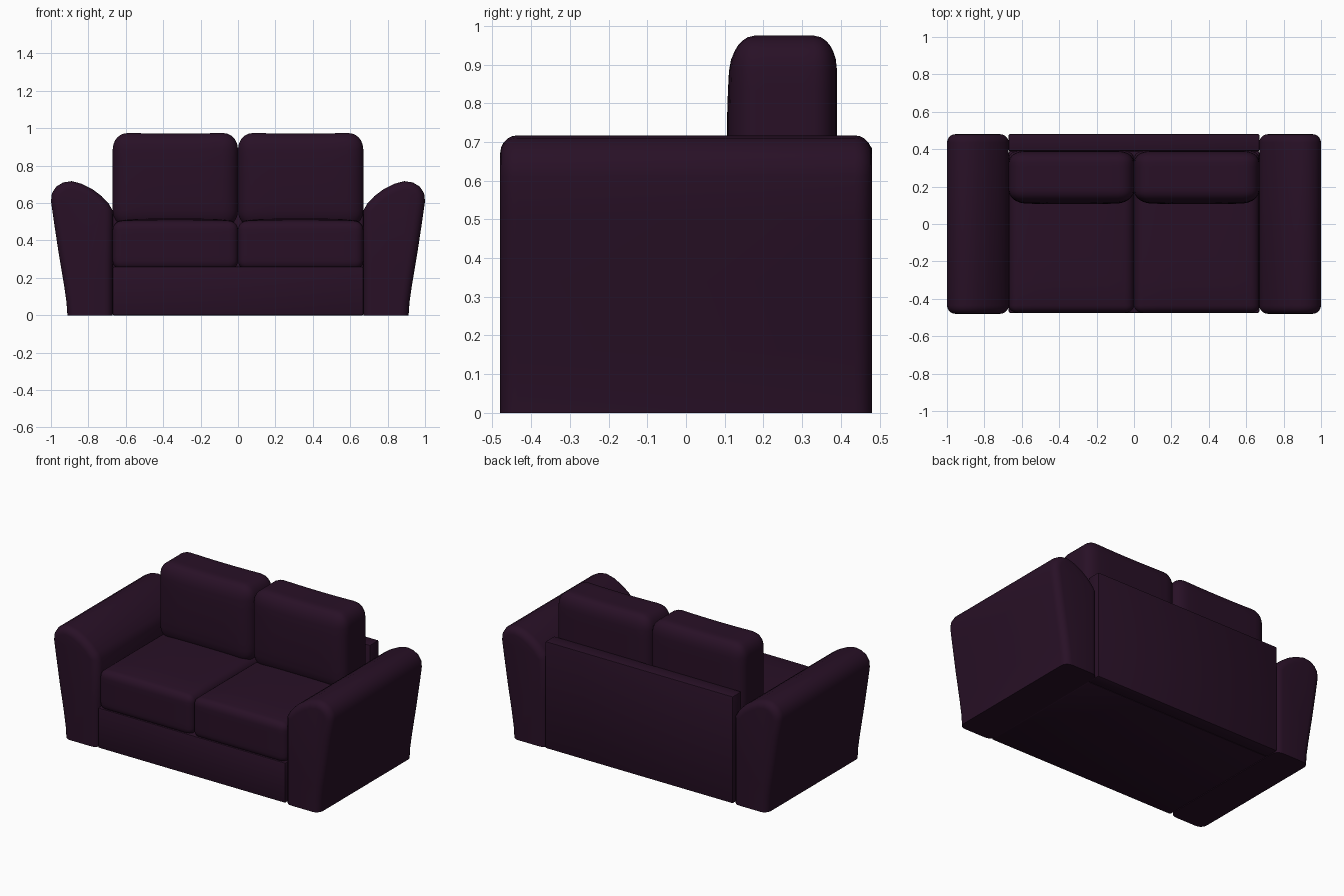
import bpy, bmesh, math
from mathutils import Vector

if "Cube" in bpy.data.objects:
    bpy.data.objects.remove(bpy.data.objects["Cube"])

mat = bpy.data.materials.new("dark plum fabric")
mat.diffuse_color = (0.0212, 0.0052, 0.0194, 1)
mat.use_nodes = True
mat.node_tree.nodes["Principled BSDF"].inputs["Base Color"].default_value = mat.diffuse_color


def finish(name, bm, angle=40):
    bmesh.ops.recalc_face_normals(bm, faces=bm.faces)
    me = bpy.data.meshes.new(name)
    bm.to_mesh(me)
    bm.free()
    me.materials.append(mat)
    ob = bpy.data.objects.new(name, me)
    bpy.context.collection.objects.link(ob)
    bpy.ops.object.select_all(action='DESELECT')
    bpy.context.view_layer.objects.active = ob
    ob.select_set(True)
    bpy.ops.object.shade_smooth_by_angle(angle=math.radians(angle))
    return ob


def box(name, lo, hi, bevel):
    bm = bmesh.new()
    bmesh.ops.create_cube(bm, size=1)
    lo, hi = Vector(lo), Vector(hi)
    for v in bm.verts:
        v.co = Vector([(lo[i] + hi[i]) / 2 + v.co[i] * (hi[i] - lo[i]) for i in range(3)])
    bmesh.ops.bevel(bm, geom=bm.edges[:], offset=bevel, segments=2, profile=0.5, affect='EDGES')
    return finish(name, bm)


def cushion(name, lo, hi, r, puff):
    """Rounded box with its own corner radius per axis, then puffed."""
    bm = bmesh.new()
    bmesh.ops.create_cube(bm, size=2)
    bmesh.ops.subdivide_edges(bm, edges=bm.edges[:], cuts=11, use_grid_fill=True)
    c = [(a + b) / 2 for a, b in zip(lo, hi)]
    h = [(b - a) / 2 for a, b in zip(lo, hi)]
    for v in bm.verts:
        u = v.co.copy()
        d = Vector([math.copysign(max(0, abs(k) * 2 - 1), k) for k in u]).normalized()
        p = [max(-1, min(1, 2 * u[i])) * (h[i] - r[i]) + r[i] * d[i] for i in range(3)]
        f = Vector([p[i] / h[i] for i in range(3)])
        v.co = Vector(c) + Vector(p) + puff(f)
    return finish(name, bm, 60)


# Frame: base and back panel
box("base", (-0.67, -0.475, 0), (0.67, 0.39, 0.26), 0.008)
box("back_panel", (-0.67, 0.39, 0), (0.67, 0.48, 0.69), 0.006)


# Cushions
def dome(f):
    return Vector((0, 0, 0.014 * max(0, f.z) * (1 - f.x ** 4) * (1 - f.y ** 4)))


def lumbar(f):
    front = -0.012 * max(0, -f.y) * (1 - f.x ** 4) * (1 - f.z ** 2)
    return Vector((0, front, -0.007 * max(0, f.z) * (1 - f.x ** 2)))


for side, x0 in (("left", -0.67), ("right", 0.0)):
    cushion("seat_cushion_" + side, (x0, -0.475, 0.245), (x0 + 0.67, 0.39, 0.503),
            (0.05, 0.04, 0.045), dome)
    cushion("back_cushion_" + side, (x0, 0.118, 0.47), (x0 + 0.67, 0.39, 0.978),
            (0.085, 0.06, 0.09), lumbar)

# Arms: flared profile with rounded ends, mirrored
profile = [(0.67, 0), (0.67, 0.28), (0.67, 0.56), (0.692, 0.598), (0.73, 0.638), (0.78, 0.675),
           (0.835, 0.703), (0.89, 0.717), (0.935, 0.71), (0.972, 0.688), (0.995, 0.652),
           (1.0, 0.61), (0.985, 0.505), (0.96, 0.34), (0.93, 0.16), (0.917, 0.07), (0.912, 0)]
pts = [Vector(p) for p in profile]
normals = []
for i in range(len(pts)):
    t = (pts[min(i + 1, len(pts) - 1)] - pts[max(i - 1, 0)]).normalized()
    normals.append(Vector((-t.y, t.x)))
normals[-1] = Vector((1, 0))

R, Y = 0.045, 0.48
steps = [k * math.pi / 10 for k in range(6)]
ends = [(Y - R + R * math.sin(a), R * (1 - math.cos(a))) for a in steps]
rings = [(-y, d) for y, d in reversed(ends)] + ends
bm = bmesh.new()
loops = [[bm.verts.new((p.x - n.x * d, y, max(0, p.y - n.y * d))) for p, n in zip(pts, normals)]
         for y, d in rings]
for a, b in zip(loops, loops[1:]):
    for i in range(len(pts)):
        j = (i + 1) % len(pts)
        bm.faces.new((a[i], a[j], b[j], b[i]))
bm.faces.new(loops[0])
bm.faces.new(loops[-1])
arms = finish("arms", bm, 50)
arms.modifiers.new("mirror", 'MIRROR').use_axis[0] = True
